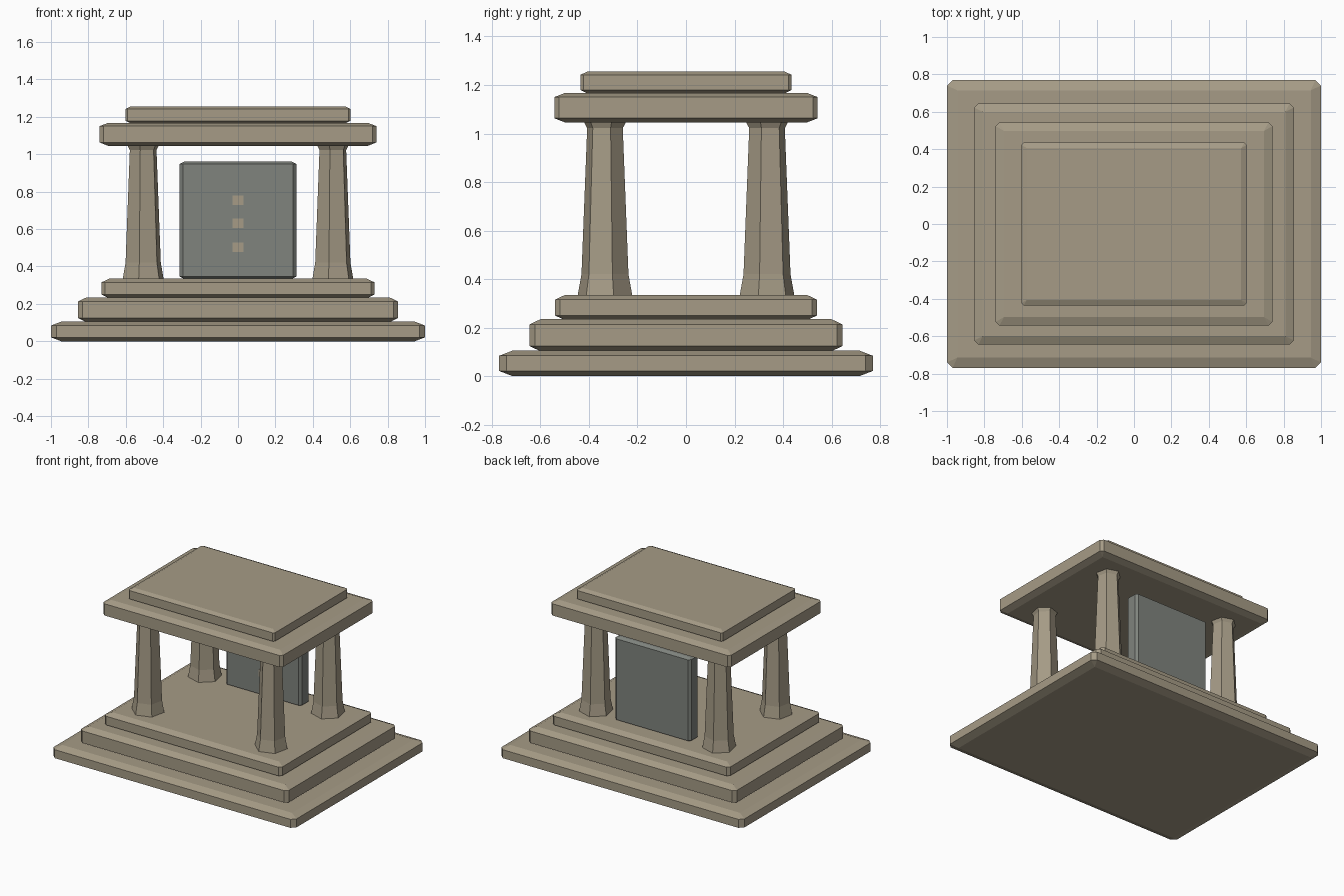
import bpy, bmesh, math

if "Cube" in bpy.data.objects:
    bpy.data.objects.remove(bpy.data.objects["Cube"])


def material(name, rgb):
    m = bpy.data.materials.new(name)
    m.diffuse_color = (*rgb, 1)
    m.use_nodes = True
    m.node_tree.nodes["Principled BSDF"].inputs["Base Color"].default_value = m.diffuse_color
    return m


stone = material("tan stone", (0.38, 0.33, 0.24))
slate = material("grey slate", (0.215, 0.23, 0.208))


def finish(name, bm, mat):
    bmesh.ops.recalc_face_normals(bm, faces=bm.faces)
    mesh = bpy.data.meshes.new(name)
    bm.to_mesh(mesh)
    bm.free()
    mesh.materials.append(mat)
    ob = bpy.data.objects.new(name, mesh)
    bpy.context.collection.objects.link(ob)
    return ob


def slab(name, hx, hy, z0, z1, inset, cut, bz, mat, y=0.0):
    """Chamfered block: inset top and bottom, clipped vertical corners."""
    bm = bmesh.new()
    for sx in (-1, 1):
        for sy in (-1, 1):
            for z, s in ((z0, 1), (z1, -1)):
                bm.verts.new((sx * (hx - inset), y + sy * (hy - inset), z))
                bm.verts.new((sx * (hx - cut), y + sy * hy, z + s * bz))
                bm.verts.new((sx * hx, y + sy * (hy - cut), z + s * bz))
    bmesh.ops.convex_hull(bm, input=bm.verts)
    bmesh.ops.dissolve_limit(bm, angle_limit=0.01, verts=bm.verts, edges=bm.edges)
    return finish(name, bm, mat)


# Stepped base and roof slabs
slab("base_step_lower", 1.0, 0.77, 0.0, 0.105, 0.055, 0.03, 0.021, stone)
slab("base_step_middle", 0.855, 0.645, 0.102, 0.235, 0.046, 0.023, 0.022, stone)
slab("base_step_upper", 0.73, 0.54, 0.23, 0.335, 0.042, 0.02, 0.02, stone)
slab("roof_lower", 0.74, 0.543, 1.045, 1.168, 0.046, 0.02, 0.018, stone)
slab("roof_upper", 0.602, 0.435, 1.165, 1.256, 0.03, 0.012, 0.014, stone)


# Six-sided tapered columns with flared foot and head
def column(name, x, y, turn):
    bm = bmesh.new()
    rings = []
    for z, r in ((0.333, 0.115), (0.42, 0.099), (1.022, 0.075), (1.047, 0.088)):
        rings.append([bm.verts.new((x + r * math.cos(turn + k * math.pi / 3),
                                    y + r * math.sin(turn + k * math.pi / 3), z))
                      for k in range(6)])
    for a, b in zip(rings, rings[1:]):
        for k in range(6):
            j = (k + 1) % 6
            bm.faces.new((a[k], a[j], b[j], b[k]))
    bm.faces.new(rings[0][::-1])
    bm.faces.new(rings[-1])
    finish(name, bm, stone)


for sx, side in ((-1, "left"), (1, "right")):
    for sy, end in ((-1, "front"), (1, "back")):
        column(f"column_{end}_{side}", sx * 0.507, sy * 0.334, -sy * math.radians(18))

# Standing panel at the back
slab("back_panel", 0.312, 0.054, 0.334, 0.96, 0.024, 0.018, 0.012, slate, y=0.345)

# Three small square inlays on the panel front
for i, z in enumerate((0.503, 0.631, 0.754)):
    bm = bmesh.new()
    bmesh.ops.create_cube(bm, size=1)
    for v in bm.verts:
        v.co = (v.co.x * 0.06, 0.289 + v.co.y * 0.008, z + v.co.z * 0.052)
    finish(f"panel_inlay_{i + 1}", bm, stone)
